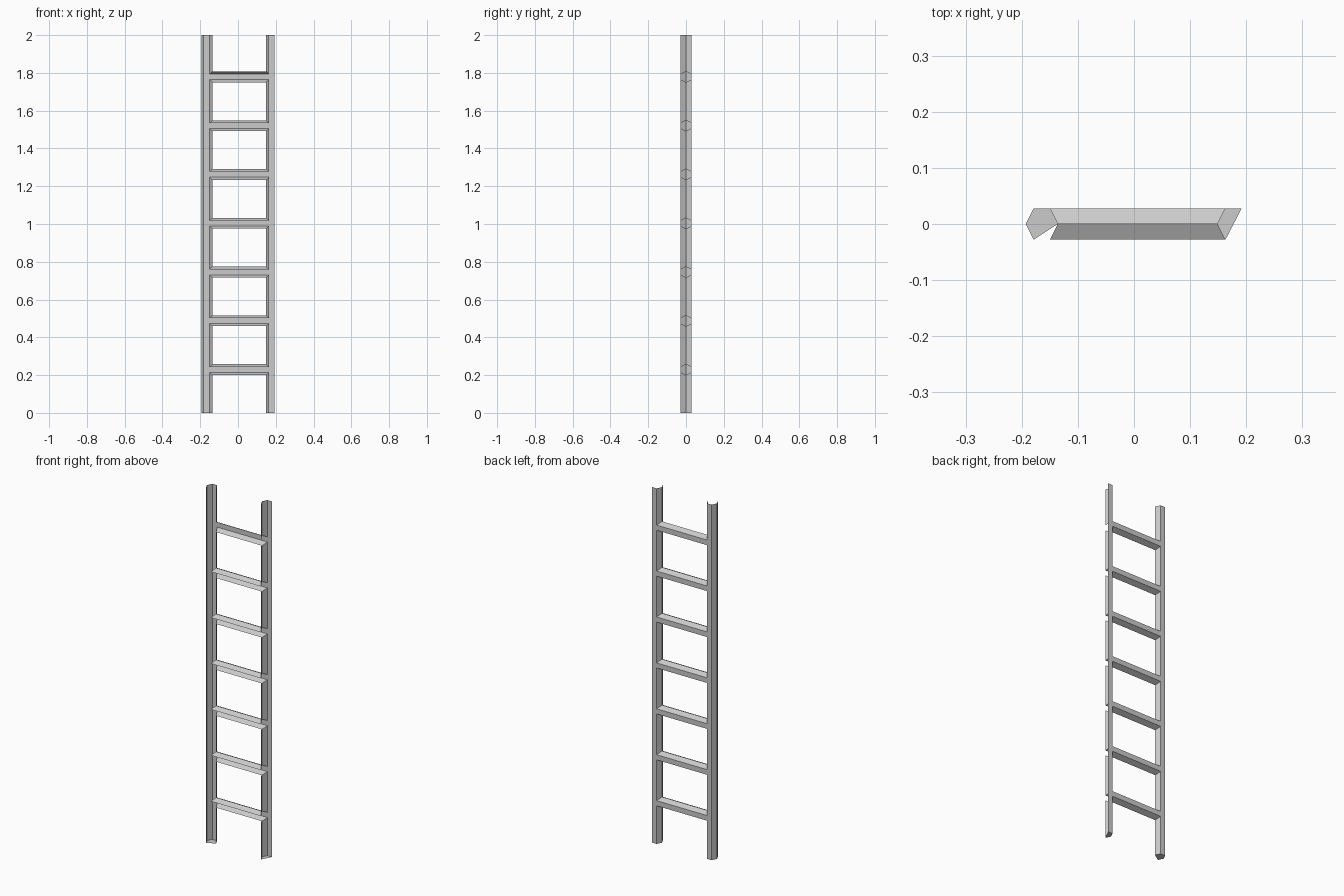
import bpy, bmesh

if "Cube" in bpy.data.objects:
    bpy.data.objects.remove(bpy.data.objects["Cube"])

H = 2.0                      # ladder height
R, A, B = 0.0285, 0.028, 0.0145   # hexagon: point radius, flat half-width, half side
ZS = [0.229 + 0.2583 * i for i in range(7)]   # rung heights


def make(name, quads):
    bm = bmesh.new()
    for q in quads:
        bm.faces.new([bm.verts.new(p) for p in q])
    bmesh.ops.remove_doubles(bm, verts=bm.verts, dist=1e-5)
    me = bpy.data.meshes.new(name)
    bm.to_mesh(me)
    bm.free()
    ob = bpy.data.objects.new(name, me)
    bpy.context.collection.objects.link(ob)
    return ob


def plain(p, q):
    """Full-height rail panel between two plan points."""
    return [[(*p, 0), (*q, 0), (*q, H), (*p, H)]]


def notched(p, q):
    """Inner rail panel (p = ridge at y 0, q = flat edge), open where rungs join."""
    lows = [(0, 0)] + [(z + R, z + B) for z in ZS]
    highs = [(z - R, z - B) for z in ZS] + [(H, H)]
    return [[(*p, a), (*q, b), (*q, d), (*p, c)]
            for (a, b), (c, d) in zip(lows, highs)]


def hexagon(cx):
    return [(cx + R, 0), (cx + B, A), (cx - B, A),
            (cx - R, 0), (cx - B, -A), (cx + B, -A)]


# Left rail: open along its front and inner-front sides, closed at the foot
L = hexagon(-0.1645)
make("left_rail", notched(L[0], L[1]) + plain(L[1], L[2]) + plain(L[2], L[3])
     + plain(L[3], L[4]) + [[(*p, 0) for p in reversed(L[:5])]])

# Right rail: open along its outer and front sides, closed at the foot
S = hexagon(0.1775)
make("right_rail", notched(S[3], S[2]) + notched(S[3], S[4]) + plain(S[2], S[1])
     + [[(*p, 0) for p in (S[1], S[4], S[3], S[2])]])

# Rungs: hexagonal tubes mitred to the rails, open at the front
# Section (y, z) going from the top-front edge over the back to the bottom
section = [(-A, B), (0, R), (A, B), (A, -B), (0, -R)]
for i, z in enumerate(ZS):
    pts = section[1:] if i == len(ZS) - 1 else section
    ends = []
    for y, dz in pts:
        xl, xr = (L[0][0], S[3][0]) if y == 0 else (L[1][0], S[2][0])
        ends.append(((xl, y, z + dz), (xr, y, z + dz)))
    make(f"rung_{i + 1}", [[a[0], a[1], b[1], b[0]] for a, b in zip(ends, ends[1:])])
